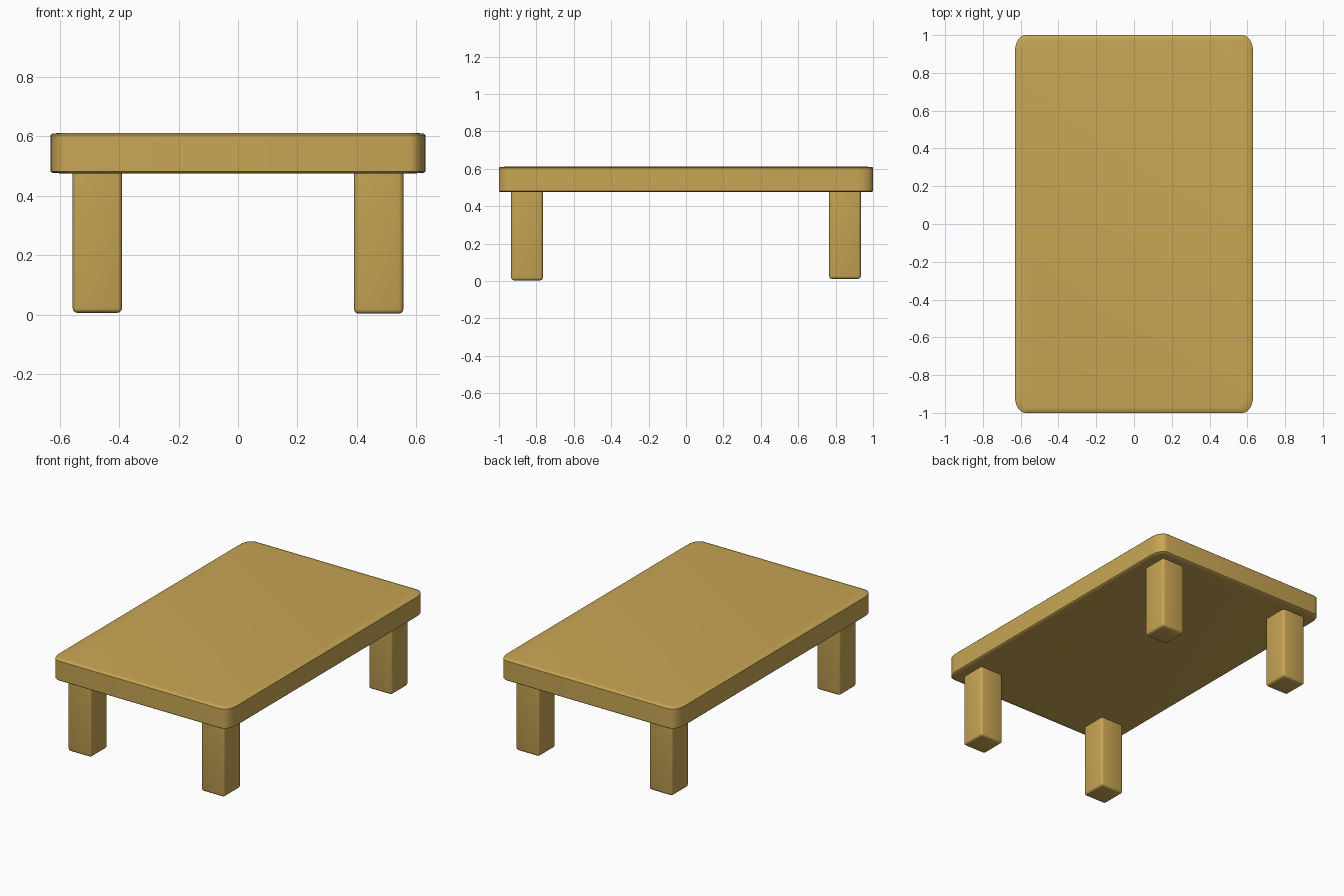
import bpy, bmesh
from math import sin, cos, pi

if "Cube" in bpy.data.objects:
    bpy.data.objects.remove(bpy.data.objects["Cube"])


def finish(bm, name):
    bmesh.ops.recalc_face_normals(bm, faces=bm.faces)
    mesh = bpy.data.meshes.new(name)
    bm.to_mesh(mesh)
    bm.free()
    mesh.materials.append(wood)
    ob = bpy.data.objects.new(name, mesh)
    bpy.context.collection.objects.link(ob)
    bpy.ops.object.select_all(action='DESELECT')
    bpy.context.view_layer.objects.active = ob
    ob.select_set(True)
    bpy.ops.object.shade_smooth_by_angle(angle=0.7)
    return ob


def outline(inset, steps=7):
    # rounded rectangle with slightly elliptical corners
    hx, hy, rx, ry = 0.63 - inset, 1.0 - inset, 0.055, 0.085
    pts = []
    for q, (sx, sy) in enumerate([(1, 1), (-1, 1), (-1, -1), (1, -1)]):
        for i in range(steps + 1):
            a = (q + i / steps) * pi / 2
            pts.append((sx * (hx - rx) + rx * cos(a), sy * (hy - ry) + ry * sin(a)))
    return pts


wood = bpy.data.materials.new("wood")
wood.diffuse_color = (0.58, 0.38, 0.09, 1)
wood.use_nodes = True
wood.node_tree.nodes["Principled BSDF"].inputs["Base Color"].default_value = wood.diffuse_color

# Table top: rounded slab with softly eased rims
bm = bmesh.new()
rings = []
for inset, z in [(0.03, 0.475), (0.004, 0.477), (0, 0.481),
                 (0, 0.604), (0.004, 0.608), (0.03, 0.611)]:
    rings.append([bm.verts.new((x, y, z)) for x, y in outline(inset)])
for a, b in zip(rings, rings[1:]):
    n = len(a)
    for i in range(n):
        j = (i + 1) % n
        bm.faces.new((a[i], a[j], b[j], b[i]))
bm.faces.new(rings[0])
bm.faces.new(rings[-1])
finish(bm, "table_top")

# Legs: square posts with rounded edges
LEG_TOP = 0.49
for name, sx, sy, base in [("front_left_leg", -1, -1, 0.006), ("front_right_leg", 1, -1, 0.003),
                           ("back_left_leg", -1, 1, 0.011), ("back_right_leg", 1, 1, 0.011)]:
    bm = bmesh.new()
    bmesh.ops.create_cube(bm, size=1)
    for v in bm.verts:
        v.co.x = v.co.x * 0.166 + sx * 0.473
        v.co.y = v.co.y * 0.170 + sy * 0.85
        v.co.z = LEG_TOP if v.co.z > 0 else base
    edges = [e for e in bm.edges if min(v.co.z for v in e.verts) < 0.1]
    bmesh.ops.bevel(bm, geom=edges, offset=0.015, segments=3, profile=0.5, affect='EDGES')
    finish(bm, name)
